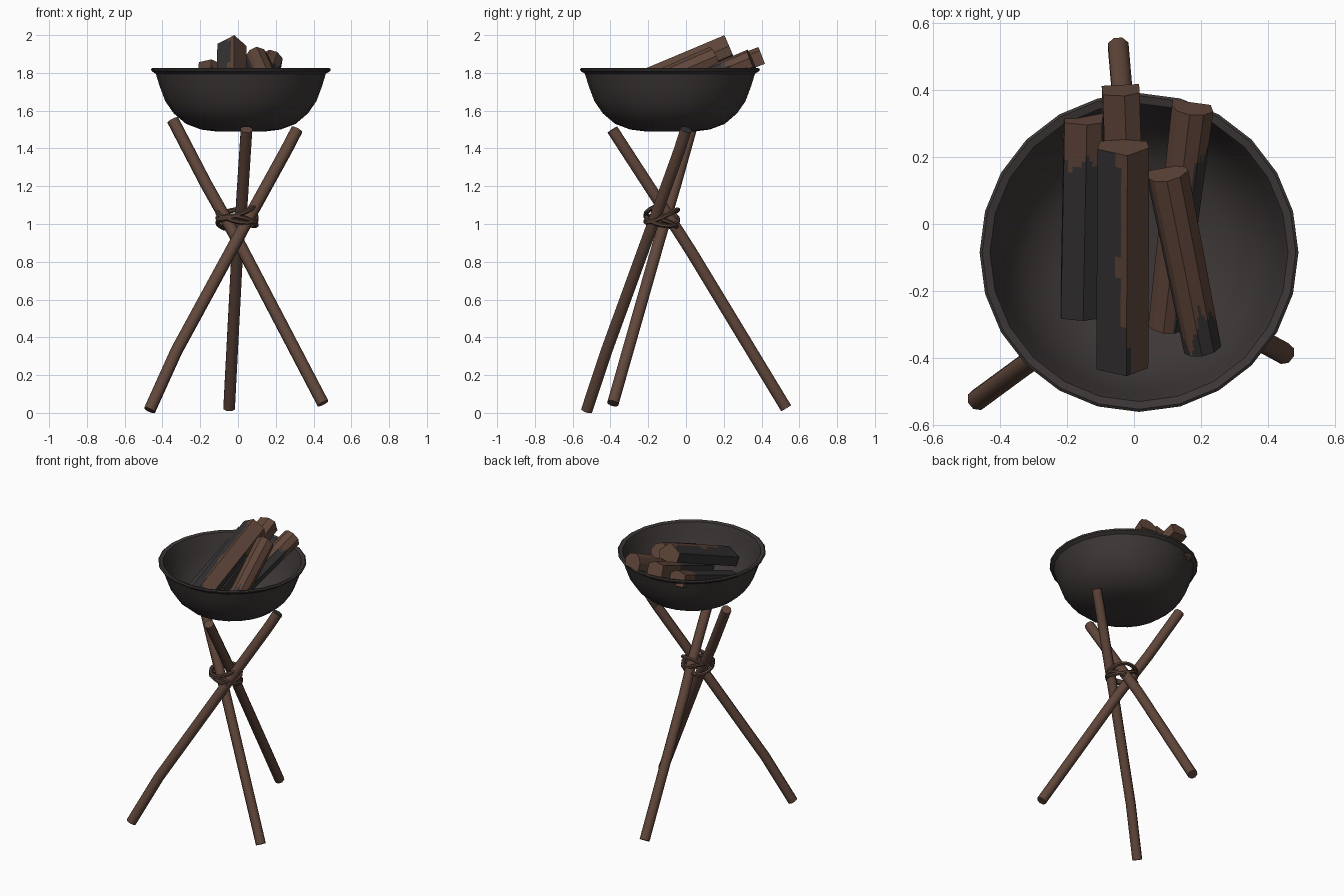
import bpy, bmesh, math
from mathutils import Vector

if "Cube" in bpy.data.objects:
    bpy.data.objects.remove(bpy.data.objects["Cube"])


def material(name, rgb):
    m = bpy.data.materials.new(name)
    m.diffuse_color = (*rgb, 1)
    m.use_nodes = True
    m.node_tree.nodes["Principled BSDF"].inputs["Base Color"].default_value = m.diffuse_color
    return m


WOOD = material("brown wood", (0.118, 0.062, 0.043))
CHAR = material("charred wood", (0.036, 0.033, 0.034))
IRON = material("dark iron", (0.047, 0.038, 0.038))
ROPE = material("dark rope", (0.085, 0.048, 0.035))


def finish(bm, name, mats, angle):
    bmesh.ops.recalc_face_normals(bm, faces=bm.faces)
    me = bpy.data.meshes.new(name)
    bm.to_mesh(me)
    bm.free()
    for m in mats:
        me.materials.append(m)
    ob = bpy.data.objects.new(name, me)
    bpy.context.collection.objects.link(ob)
    bpy.ops.object.select_all(action='DESELECT')
    ob.select_set(True)
    bpy.context.view_layer.objects.active = ob
    bpy.ops.object.shade_smooth_by_angle(angle=math.radians(angle))
    return ob


def skin(bm, rings, caps=True):
    """Join equal-length vertex rings into a tube; returns the side faces with (ring, column)."""
    out = []
    n = len(rings[0])
    for i in range(len(rings) - 1):
        for j in range(n):
            k = (j + 1) % n
            f = bm.faces.new((rings[i][j], rings[i][k], rings[i + 1][k], rings[i + 1][j]))
            out.append((f, i, j))
    if caps:
        bm.faces.new(rings[0][::-1])
        bm.faces.new(rings[-1])
    return out


def tube(name, pts, r, sides, mats, ref, rule=None):
    bm = bmesh.new()
    pts = [Vector(p) for p in pts]
    rings = []
    for i, p in enumerate(pts):
        d = (pts[min(i + 1, len(pts) - 1)] - pts[max(i - 1, 0)]).normalized()
        u = d.cross(Vector(ref)).normalized()
        v = u.cross(d)
        rings.append([bm.verts.new(p + r * (math.cos(a) * u + math.sin(a) * v))
                      for a in (math.tau * (j + 0.5) / sides for j in range(sides))])
    skin(bm, rings)
    bm.normal_update()
    if rule:
        for f in bm.faces:
            f.material_index = int(rule(f.calc_center_median(), f.normal))
    return finish(bm, name, mats, 50)


# Three crossed poles, each slightly bent
tube("left_pole", [(-0.468, -0.525, 0.014), (-0.325, -0.42, 0.33), (0.04, -0.176, 1.0),
                   (0.255, -0.035, 1.39), (0.312, 0.0, 1.5)], 0.033, 8, [WOOD, CHAR], (1, 0, 0),
     lambda c, n: c.z > 1.4 and abs(n.x) > 0.3 and n.y < 0.5 and n.z < 0.4)
tube("right_pole", [(0.45, -0.387, 0.05), (-0.005, -0.14, 0.92), (-0.168, -0.055, 1.21),
                    (-0.345, 0.04, 1.55)], 0.033, 8, [WOOD], (1, 0, 0))
tube("back_pole", [(-0.047, 0.53, 0.025), (-0.004, 0.03, 0.85), (0.015, -0.085, 1.03),
                   (0.045, -0.39, 1.5)], 0.033, 8, [WOOD], (1, 0, 0))

# Rope lashing: wavering turns around the crossing
rope = []
for i in range(73):
    a = math.tau * i / 24
    turn = i / 24
    z = 1.03 + 0.022 * (turn - 1.5) + 0.03 * math.cos(a * 1.15 + 0.6 + turn)
    rope.append((-0.005 + 0.102 * math.cos(a), -0.128 + 0.085 * math.sin(a), z))
tube("rope_lashing", rope, 0.013, 6, [ROPE], (0, 0, 1))

# Bowl: turned profile, outside then rim then inside
profile = [(0.13, 1.49), (0.21, 1.50), (0.29, 1.53), (0.355, 1.585), (0.40, 1.65), (0.43, 1.73),
           (0.45, 1.795), (0.473, 1.81), (0.476, 1.82), (0.468, 1.826), (0.445, 1.82),
           (0.43, 1.78), (0.412, 1.72), (0.38, 1.65), (0.335, 1.59), (0.275, 1.545),
           (0.2, 1.52), (0.12, 1.51)]
bm = bmesh.new()
rings = [[bm.verts.new((0.015 + r * math.cos(math.tau * j / 24),
                        -0.085 + r * math.sin(math.tau * j / 24), z)) for j in range(24)]
         for r, z in profile]
skin(bm, rings)
finish(bm, "fire_bowl", [IRON], 35)


# Firewood: split logs lying tilted in the bowl, charred by a wavy rule
def log(name, low, high, w, h, section, charred, taper=1.0):
    bm = bmesh.new()
    low, high = Vector(low), Vector(high)
    d = (high - low).normalized()
    u = d.cross(Vector((0, 0, 1))).normalized()
    v = u.cross(d)
    sec = []
    for i, (a, b) in enumerate(section):
        a2, b2 = section[(i + 1) % len(section)]
        sec += [(a + (a2 - a) * k / 5, b + (b2 - b) * k / 5) for k in range(5)]
    n = 32
    rings = []
    for i in range(n + 1):
        t = i / n
        s = taper + (1 - taper) * t
        rings.append([bm.verts.new(low.lerp(high, t) + u * a * w * s + v * b * h * s)
                      for a, b in sec])
    for f, i, j in skin(bm, rings):
        a, b = sec[j]
        f.material_index = int(charred((i + 0.5) / n, a, b))
    return finish(bm, name, [WOOD, CHAR], 30)


WEDGE = [(-0.5, 0.1), (0.08, 0.5), (0.5, 0.0), (0.45, -0.4), (0.0, -0.5), (-0.45, -0.4)]
ROUND = [(-0.5, -0.45), (-0.5, 0.0), (-0.35, 0.32), (-0.05, 0.5), (0.28, 0.38),
         (0.5, 0.05), (0.42, -0.4)]
BLOCK = [(-0.5, -0.4), (-0.48, 0.36), (0.1, 0.5), (0.5, 0.3), (0.5, -0.45)]


def wave(x, k=1.0):
    return 0.6 * math.sin(9 * x * k + 1) + 0.4 * math.sin(23 * x * k)


log("left_log", (-0.163, -0.27, 1.60), (-0.152, 0.315, 1.82), 0.115, 0.11, BLOCK,
    lambda t, a, b: t < 0.80 + 0.05 * wave(a))
log("back_log", (-0.02, -0.20, 1.66), (-0.04, 0.40, 1.89), 0.112, 0.10, BLOCK,
    lambda t, a, b: t < 0.62 + 0.06 * wave(a))
log("centre_log", (-0.035, -0.43, 1.665), (-0.032, 0.228, 1.942), 0.155, 0.125, WEDGE,
    lambda t, a, b: a < -0.08 + 0.12 * wave(t) + 0.25 * (0.5 - t) or (a > 0.44 and t < 0.7))
log("right_log", (0.095, -0.31, 1.60), (0.175, 0.345, 1.872), 0.125, 0.11, ROUND,
    lambda t, a, b: 0.45 + 0.08 * wave(a) < t < 0.70 + 0.1 * wave(a, 0.7) and a < 0.0
    or (a > 0.2 and t < 0.8 + 0.05 * wave(b)), 0.85)
log("front_right_log", (0.205, -0.375, 1.66), (0.10, 0.15, 1.885), 0.125, 0.115, ROUND,
    lambda t, a, b: t < 0.16 + 0.10 * wave(a) + 0.2 * a or a < -0.46 or b < -0.3, 0.9)
